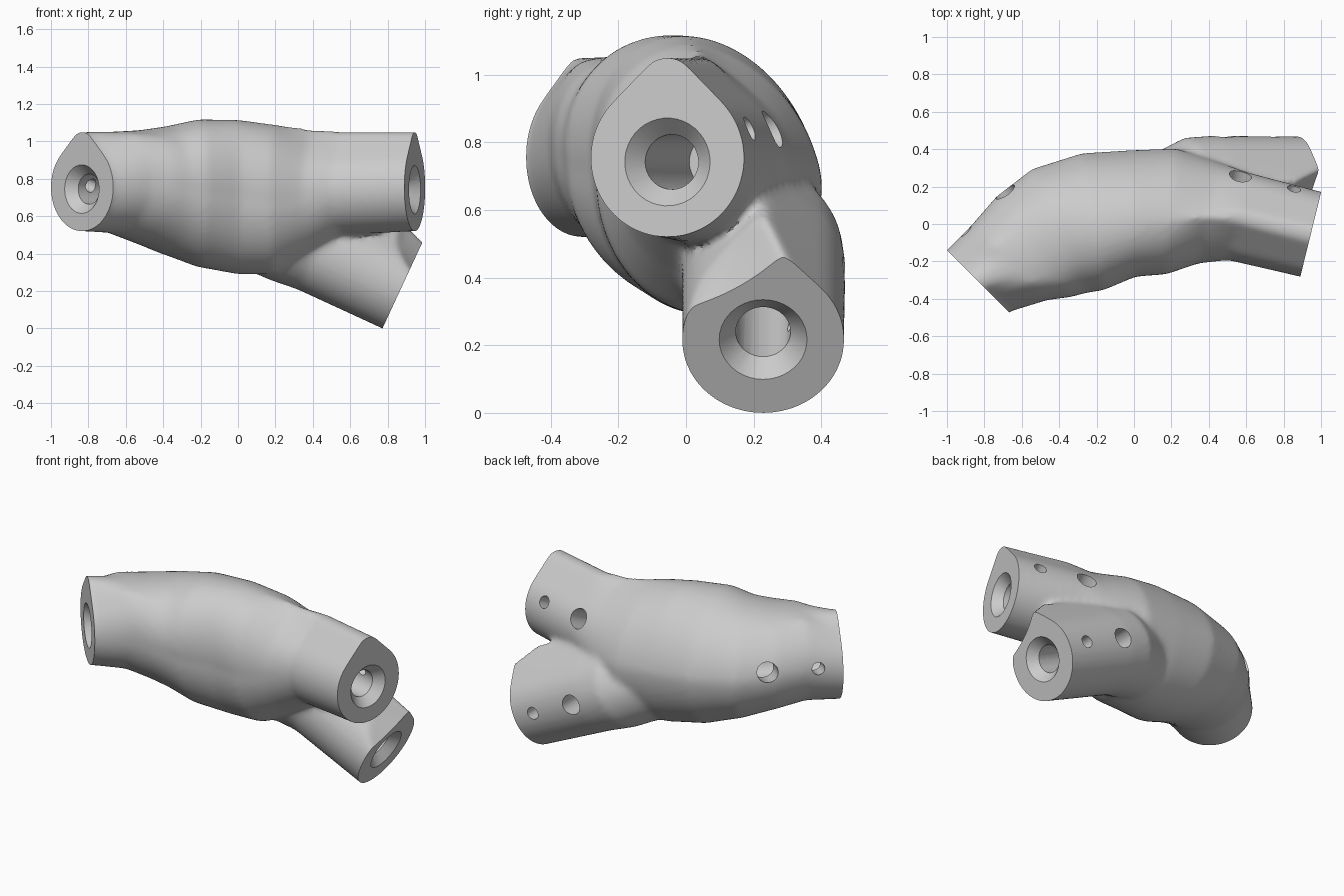
import bpy, bmesh, math
from mathutils import Vector

cube = bpy.data.objects.get("Cube")
if cube:
    bpy.data.objects.remove(cube, do_unlink=True)

grey = bpy.data.materials.new("light grey")
grey.use_nodes = True
grey.diffuse_color = (0.6, 0.6, 0.6, 1)
grey.node_tree.nodes["Principled BSDF"].inputs["Base Color"].default_value = (0.6, 0.6, 0.6, 1)
UP = Vector((0, 0, 1))
SIDES = 64


def add_object(name, bm):
    bmesh.ops.recalc_face_normals(bm, faces=bm.faces)
    mesh = bpy.data.meshes.new(name)
    bm.to_mesh(mesh)
    bm.free()
    obj = bpy.data.objects.new(name, mesh)
    bpy.context.collection.objects.link(obj)
    return obj


def apply(obj, kind, **settings):
    mod = obj.modifiers.new(kind, kind)
    for key, value in settings.items():
        setattr(mod, key, value)
    bpy.context.view_layer.objects.active = obj
    bpy.ops.object.modifier_apply(modifier=mod.name)


def combine(obj, other, operation):
    other.hide_render = True
    apply(obj, "BOOLEAN", object=other, operation=operation, solver="EXACT")
    bpy.data.objects.remove(other, do_unlink=True)


def section(centre, direction, width, low, high, point):
    """Blend a forward-leaning oval (point 0) with a flat-topped teardrop (point 1)."""
    direction = Vector(direction).normalized()
    side = UP.cross(direction).normalized()
    up = direction.cross(side)
    ring = []
    for i in range(SIDES):
        a = 2 * math.pi * i / SIDES
        c, s = math.cos(a), math.sin(a)
        rise = (high - low) / 2 * s
        oval = Vector((width * c - 0.16 * max(0, rise), (low + high) / 2 + rise))
        reach = width
        if s > math.sqrt(0.5):
            reach = width * math.sqrt(2) / (abs(c) + s)
        drop = Vector((reach * c, min(high, low + width + reach * s)))
        p = oval.lerp(drop, point)
        ring.append(Vector(centre) + side * p.x + up * p.y)
    return ring


def loft(name, rings):
    bm = bmesh.new()
    loops = [[bm.verts.new(p) for p in ring] for ring in rings]
    for a, b in zip(loops, loops[1:]):
        for i in range(SIDES):
            j = (i + 1) % SIDES
            bm.faces.new((a[i], a[j], b[j], b[i]))
    bm.faces.new(loops[0])
    bm.faces.new(loops[-1])
    return add_object(name, bm)


def cutter(start, direction, length, r1, r2):
    direction = Vector(direction).normalized()
    bm = bmesh.new()
    bmesh.ops.create_cone(bm, cap_ends=True, segments=40, radius1=r1, radius2=r2, depth=length)
    turn = UP.rotation_difference(direction).to_matrix().to_4x4()
    bmesh.ops.transform(bm, matrix=turn, verts=bm.verts)
    bmesh.ops.translate(bm, vec=Vector(start) + direction * length / 2, verts=bm.verts)
    return add_object("cutter", bm)


# Arm ends: socket centre, outward axis, direction of the side holes
right_dir = Vector((-0.707, -0.707, 0))
left_dir = Vector((0.971, -0.239, 0))
lower_dir = Vector((0.907, 0, -0.421))
right_end = Vector((-0.835, -0.305, 0.745))
left_end = Vector((0.945, -0.055, 0.742))
lower_end = Vector((0.873, 0.228, 0.217))
arms = [
    (right_end, right_dir, Vector((-0.69, 0.69, 0.25))),
    (left_end, left_dir, Vector((0.216, 0.88, 0.42))),
    (lower_end, lower_dir, Vector((0, 1, 0))),
]


def ground(p):
    return Vector((p.x, p.y, 0))


# Main bent tube with a swollen middle
body = loft("pipe_joint", [
    section(ground(right_end + right_dir * 0.1), -right_dir, 0.234, 0.52, 1.05, 1),
    section(ground(right_end), -right_dir, 0.234, 0.52, 1.05, 1),
    section((-0.665, -0.205, 0), -right_dir, 0.285, 0.51, 1.052, 0.55),
    section((-0.535, -0.12, 0), (0.8, 0.6, 0), 0.335, 0.46, 1.06, 0.25),
    section((-0.4, -0.035, 0), (0.92, 0.4, 0), 0.36, 0.4, 1.08, 0.1),
    section((-0.22, 0.015, 0), (0.98, 0.15, 0), 0.368, 0.33, 1.118, 0),
    section((0, 0.06, 0), (1, 0.03, 0), 0.335, 0.29, 1.115, 0),
    section((0.2, 0.07, 0), (1, -0.08, 0), 0.335, 0.29, 1.09, 0.1),
    section((0.4, 0.06, 0), (0.98, -0.2, 0), 0.275, 0.4, 1.065, 0.6),
    section((0.56, 0.04, 0), left_dir, 0.24, 0.5, 1.05, 1),
    section(ground(left_end), left_dir, 0.234, 0.52, 1.05, 1),
    section(ground(left_end + left_dir * 0.1), left_dir, 0.234, 0.52, 1.05, 1),
])

# Lower branch, hollowed near its end to clear the upper arm
branch = loft("branch", [
    section((0.08, 0.08, 0.58), (0.9, 0.2, -0.4), 0.26, -0.26, 0.26, 0),
    section((0.28, 0.2, 0.49), lower_dir, 0.262, -0.255, 0.28, 0.7),
    section((0.42, 0.23, 0.428), lower_dir, 0.242, -0.242, 0.32, 0.9),
    section(lower_end, lower_dir, 0.24, -0.24, 0.34, 1),
    section(lower_end + lower_dir * 0.12, lower_dir, 0.24, -0.24, 0.34, 1),
])
combine(branch, cutter(left_end - left_dir * 0.13, left_dir, 0.3, 0.31, 0.73), "DIFFERENCE")
combine(body, branch, "UNION")

# Merge into one skin with soft transitions
apply(body, "REMESH", mode="VOXEL", voxel_size=0.017)
apply(body, "SMOOTH", factor=0.5, iterations=10)

# Trim the three ends flat
bm = bmesh.new()
bm.from_mesh(body.data)
for end, axis, _ in arms:
    cut = bmesh.ops.bisect_plane(bm, geom=bm.verts[:] + bm.edges[:] + bm.faces[:],
                                 plane_co=end, plane_no=axis, clear_outer=True)
    rim = [e for e in cut["geom_cut"] if isinstance(e, bmesh.types.BMEdge)]
    bmesh.ops.edgeloop_fill(bm, edges=rim)
bmesh.ops.recalc_face_normals(bm, faces=bm.faces)
bm.to_mesh(body.data)
bm.free()

# Countersunk sockets and two fixing holes in the side of each arm
for end, axis, side in arms:
    combine(body, cutter(end - axis * 0.055, axis, 0.065, 0.08, 0.139), "DIFFERENCE")
    combine(body, cutter(end + axis * 0.02, -axis, 0.62, 0.081, 0.081), "DIFFERENCE")
    for distance, radius in ((0.145, 0.037), (0.44, 0.06)):
        combine(body, cutter(end - axis * distance, side, 0.6, radius, radius), "DIFFERENCE")

body.data.materials.clear()
body.data.materials.append(grey)
for poly in body.data.polygons:
    poly.material_index = 0
bpy.ops.object.select_all(action="DESELECT")
body.select_set(True)
bpy.context.view_layer.objects.active = body
bpy.ops.object.shade_smooth_by_angle(angle=math.radians(35))
